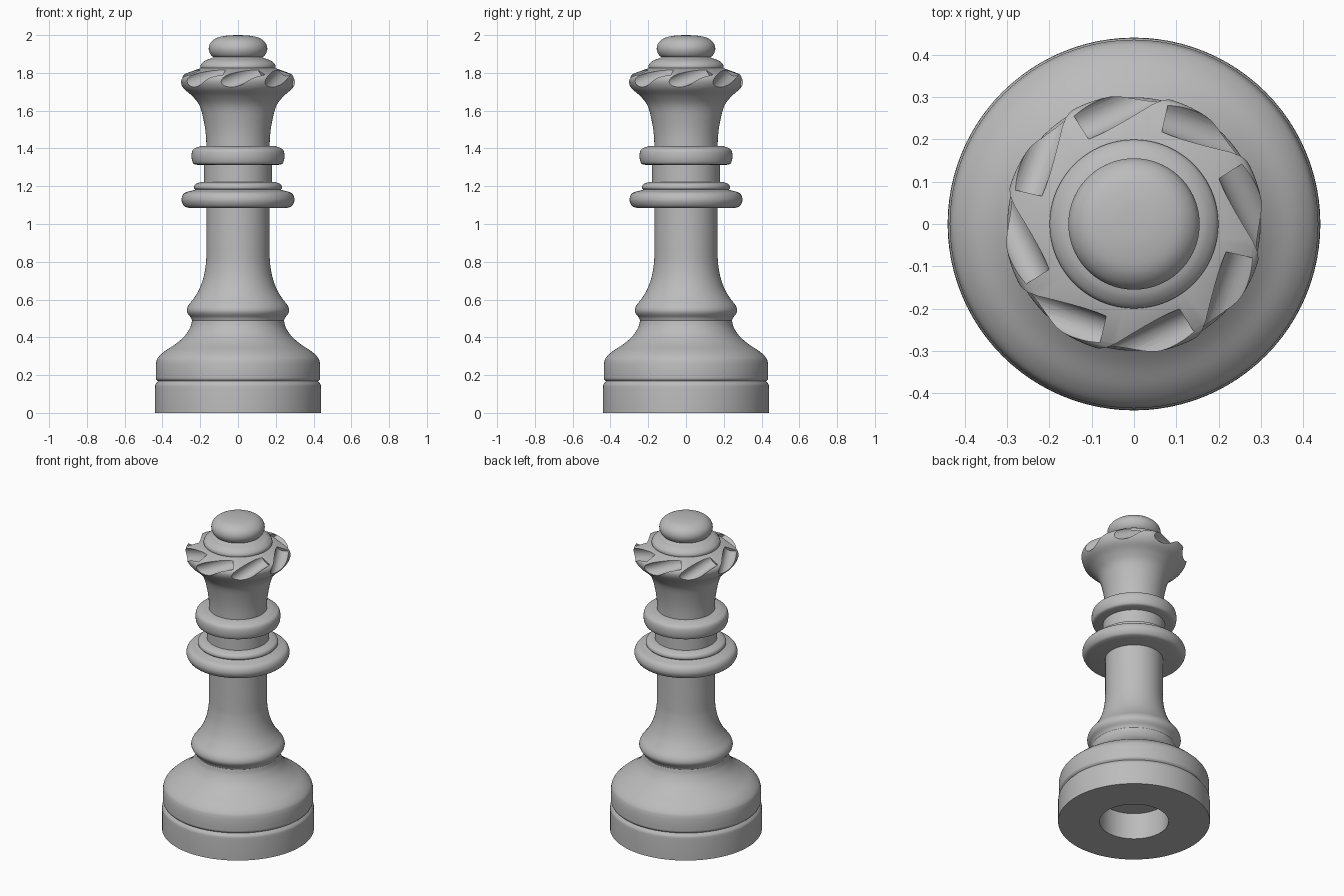
import bpy, bmesh, math
from mathutils import Vector

cube = bpy.data.objects.get("Cube")
if cube:
    bpy.data.objects.remove(cube, do_unlink=True)

grey = bpy.data.materials.new("plain_grey")
grey.use_nodes = True
tone = (0.5, 0.5, 0.5, 1)
grey.diffuse_color = tone
grey.node_tree.nodes["Principled BSDF"].inputs["Base Color"].default_value = tone

SIDES = 96


def soften(run, steps=5):
    """Pass a smooth curve through a run of profile points."""
    if len(run) < 3:
        return [Vector(p) for p in run]
    p = [Vector(q) for q in run]
    p = [2 * p[0] - p[1]] + p + [2 * p[-1] - p[-2]]
    out = []
    for a, b, c, d in zip(p, p[1:], p[2:], p[3:]):
        for i in range(steps):
            t = i / steps
            out.append(0.5 * (2 * b + (c - a) * t + (2 * a - 5 * b + 4 * c - d) * t * t
                              + (3 * b - a - 3 * c + d) * t ** 3))
    return out + [p[-2]]


def add_object(name, bm):
    mesh = bpy.data.meshes.new(name)
    bm.to_mesh(mesh)
    bm.free()
    obj = bpy.data.objects.new(name, mesh)
    bpy.context.collection.objects.link(obj)
    mesh.materials.append(grey)
    return obj


def finish(obj, angle=35):
    bpy.ops.object.select_all(action="DESELECT")
    obj.select_set(True)
    bpy.context.view_layer.objects.active = obj
    for mod in list(obj.modifiers):
        bpy.ops.object.modifier_apply(modifier=mod.name)
    bpy.ops.object.shade_smooth_by_angle(angle=math.radians(angle))


def lathe(name, *runs):
    """Spin (radius, height) runs into a closed solid; corners stay sharp between runs."""
    profile = []
    for run in runs:
        profile += soften(run)
    profile = [Vector((0, profile[0].y))] + profile + [Vector((0, profile[-1].y))]
    bm = bmesh.new()
    verts = [bm.verts.new((max(p.x, 0), 0, p.y)) for p in profile]
    edges = [bm.edges.new(pair) for pair in zip(verts, verts[1:])]
    bmesh.ops.spin(bm, geom=verts + edges, cent=(0, 0, 0), axis=(0, 0, 1),
                   angle=math.tau, steps=SIDES, use_merge=True)
    bmesh.ops.remove_doubles(bm, verts=bm.verts, dist=1e-5)
    bmesh.ops.dissolve_degenerate(bm, edges=bm.edges, dist=1e-5)
    bmesh.ops.recalc_face_normals(bm, faces=bm.faces)
    return add_object(name, bm)


# Foot with a hollow underside and a groove round the top
finish(lathe("foot",
             [(.2, .18), (.2, 0)], [(.44, 0), (.44, .13)],
             [(.44, .13), (.437, .15), (.424, .168)]))

# Bell-shaped body, bead and column
finish(lathe("body",
             [(.424, .168), (.434, .18), (.435, .2)], [(.435, .2), (.435, .26)],
             [(.435, .26), (.425, .29), (.39, .325), (.33, .365), (.28, .41),
              (.252, .455), (.243, .49)],
             [(.243, .49), (.25, .505), (.266, .525), (.271, .545), (.262, .57),
              (.235, .605), (.205, .655), (.182, .72), (.17, .79), (.167, .85)],
             [(.167, .85), (.167, 1.1)]))

# Wide collar with a thin step on it
finish(lathe("lower_collar",
             [(.26, 1.085), (.285, 1.095), (.299, 1.128), (.285, 1.163), (.24, 1.178)],
             [(.226, 1.182), (.233, 1.193), (.226, 1.21), (.2, 1.222)]))
finish(lathe("neck", [(.18, 1.2), (.18, 1.34)]))
finish(lathe("upper_collar",
             [(.215, 1.313), (.238, 1.322), (.246, 1.36), (.237, 1.395), (.2, 1.412)]))

# Flared crown
crown = lathe("crown",
              [(.167, 1.39), (.17, 1.47), (.182, 1.55), (.203, 1.625), (.24, 1.675),
               (.282, 1.712), (.3, 1.738), (.306, 1.762), (.3, 1.782), (.285, 1.794)],
              [(.285, 1.794), (.19, 1.828)])

# Slanted round scoops cut into the crown rim
SCOOPS = 8


def polar(angle, radius, height):
    a = math.radians(angle)
    return Vector((radius * math.cos(a), radius * math.sin(a), height))


bm = bmesh.new()
for i in range(SCOOPS):
    turn = i * 360 / SCOOPS + 9
    start, end = polar(turn + 18, .268, 1.823), polar(turn - 23, .345, 1.742)
    axis = end - start
    matrix = axis.to_track_quat("Z", "Y").to_matrix().to_4x4()
    matrix.translation = (start + end) / 2
    bmesh.ops.create_cone(bm, cap_ends=True, segments=32, radius1=.042, radius2=.042,
                          depth=axis.length, matrix=matrix)
cutter = add_object("scoop_cutter", bm)
cutter.hide_render = True
cut = crown.modifiers.new("scoops", "BOOLEAN")
cut.operation = "DIFFERENCE"
cut.solver = "EXACT"
cut.object = cutter
finish(crown)
bpy.data.objects.remove(cutter, do_unlink=True)

# Cap ring and flattened ball
finish(lathe("cap_ring",
             [(.19, 1.815), (.199, 1.83), (.194, 1.848), (.172, 1.866), (.145, 1.876),
              (.125, 1.885)]))
finish(lathe("ball",
             [(.115, 1.875), (.142, 1.893), (.155, 1.925), (.146, 1.958), (.113, 1.985),
              (.06, 1.997), (.004, 2)]))
